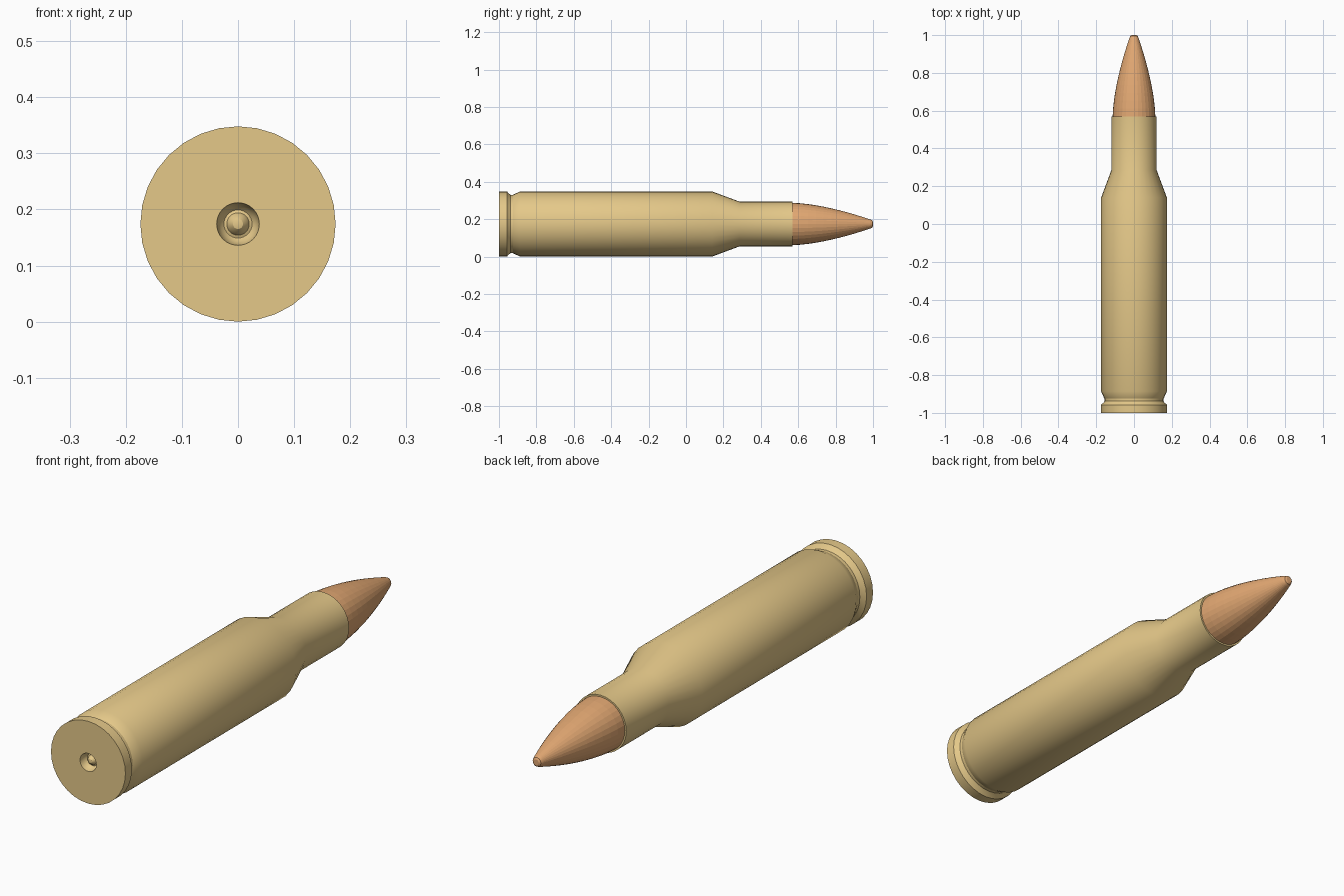
import bpy, bmesh, math

if "Cube" in bpy.data.objects:
    bpy.data.objects.remove(bpy.data.objects["Cube"])

SIDES = 32
AXIS_Z = 0.174  # height of the long axis above the ground


def material(name, color):
    m = bpy.data.materials.new(name)
    m.diffuse_color = color
    m.use_nodes = True
    m.node_tree.nodes["Principled BSDF"].inputs["Base Color"].default_value = m.diffuse_color
    return m


def lathe(name, profile, mat, smooth=True):
    """Spin (y, radius) points about the long axis; radius 0 closes an end."""
    bm = bmesh.new()
    rings = []
    for y, r in profile:
        if r == 0:
            rings.append([bm.verts.new((0, y, AXIS_Z))] * SIDES)
        else:
            rings.append([bm.verts.new((r * math.sin(2 * math.pi * i / SIDES), y,
                                        AXIS_Z + r * math.cos(2 * math.pi * i / SIDES)))
                          for i in range(SIDES)])
    for a, b in zip(rings, rings[1:]):
        for i in range(SIDES):
            j = (i + 1) % SIDES
            bm.faces.new(list(dict.fromkeys((a[i], a[j], b[j], b[i]))))
    bmesh.ops.recalc_face_normals(bm, faces=bm.faces)
    mesh = bpy.data.meshes.new(name)
    bm.to_mesh(mesh)
    bm.free()
    ob = bpy.data.objects.new(name, mesh)
    bpy.context.collection.objects.link(ob)
    mesh.materials.append(mat)
    if smooth:
        bpy.ops.object.select_all(action='DESELECT')
        ob.select_set(True)
        bpy.context.view_layer.objects.active = ob
        bpy.ops.object.shade_smooth_by_angle(angle=math.radians(30))
    return ob


brass = material("brass", (0.78, 0.58, 0.25, 1))
copper = material("copper", (0.76, 0.39, 0.17, 1))

# Case: primer dimple with central bump, rim, groove, body, shoulder, neck, mouth
lathe("case", [
    (-0.990, 0), (-0.988, 0.009), (-0.981, 0.016), (-0.972, 0.020),
    (-0.970, 0.025), (-0.976, 0.031), (-0.988, 0.036), (-1.0, 0.038),
    (-1.0, 0.174), (-0.957, 0.174), (-0.945, 0.161), (-0.938, 0.156),
    (-0.925, 0.156), (-0.920, 0.159), (-0.886, 0.174),
    (0.14, 0.174), (0.285, 0.120), (0.57, 0.120), (0.57, 0.112), (0.54, 0.112)],
    brass)

# Bullet: curved nose with a small blunt tip
STEPS = 10
nose = [(0.57 + 0.415 * t, 0.113 - 0.089 * t ** 1.6)
        for t in (i / STEPS for i in range(STEPS + 1))]
lathe("bullet", [(0.54, 0), (0.54, 0.112)] + nose + [(0.996, 0.019), (1.0, 0.012), (1.0, 0)],
      copper, smooth=False)
